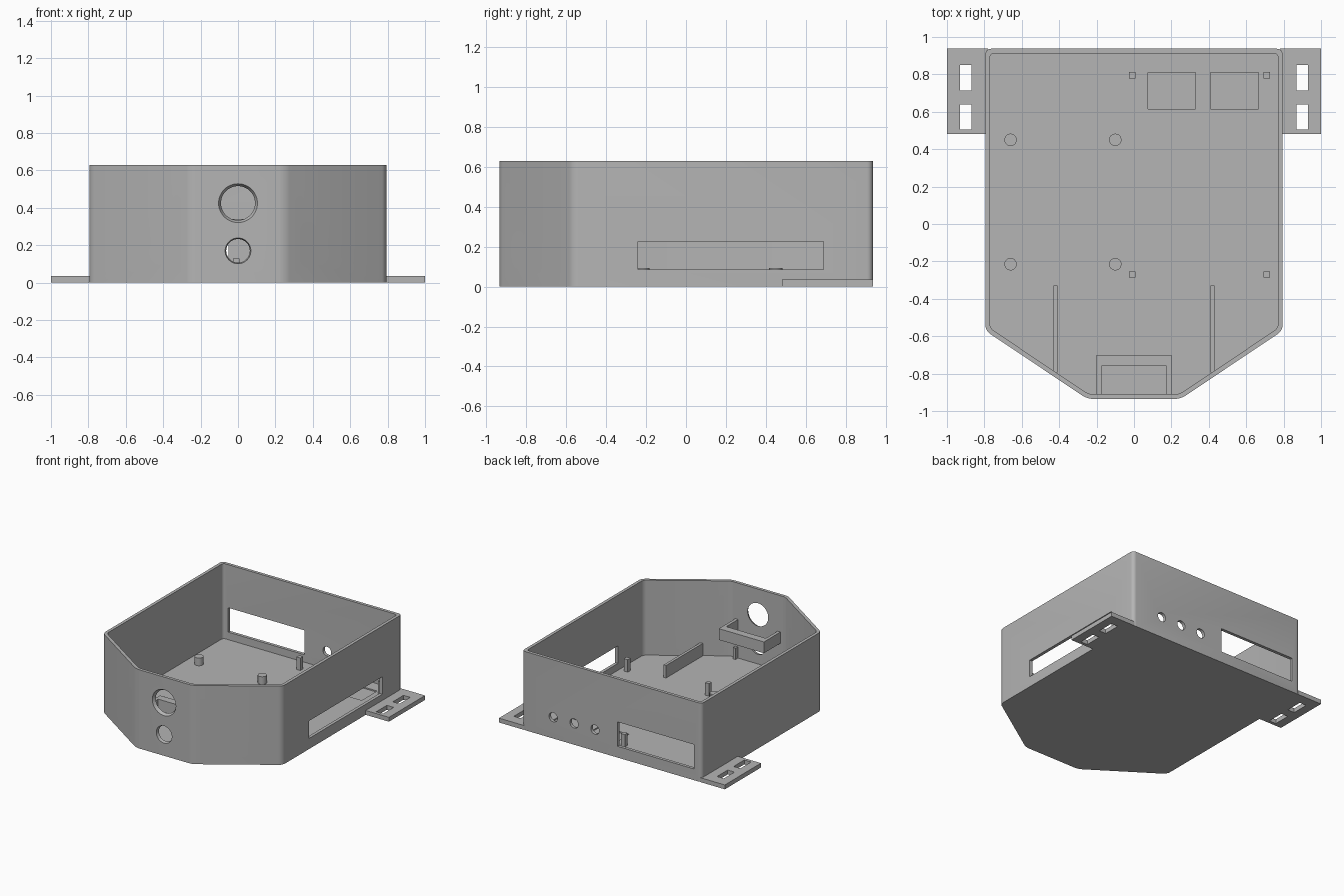
import bpy, bmesh, math
from mathutils import Vector

cube = bpy.data.objects.get("Cube")
if cube:
    bpy.data.objects.remove(cube, do_unlink=True)

GREY = (0.46, 0.46, 0.46, 1)
grey = bpy.data.materials.new("plain grey")
grey.use_nodes = True
grey.diffuse_color = GREY
grey.node_tree.nodes["Principled BSDF"].inputs["Base Color"].default_value = GREY

FLOOR, HEIGHT, WALL = 0.03, 0.63, 0.025


def from_bmesh(name, bm):
    bmesh.ops.recalc_face_normals(bm, faces=bm.faces)
    mesh = bpy.data.meshes.new(name)
    bm.to_mesh(mesh)
    bm.free()
    obj = bpy.data.objects.new(name, mesh)
    bpy.context.collection.objects.link(obj)
    mesh.materials.append(grey)
    return obj


def box(name, x, y, z):
    bm = bmesh.new()
    bmesh.ops.create_cube(bm, size=1)
    for v in bm.verts:
        for i, (lo, hi) in enumerate((x, y, z)):
            v.co[i] = lo if v.co[i] < 0 else hi
    return from_bmesh(name, bm)


def rod(name, centre, axis, length, r_start, r_end, sides=48):
    """Cylinder or cone whose r_end side points along the axis."""
    bm = bmesh.new()
    bmesh.ops.create_cone(bm, cap_ends=True, segments=sides, radius1=r_start,
                          radius2=r_end, depth=length)
    turn = Vector(axis).to_track_quat('Z', 'Y')
    for v in bm.verts:
        v.co = turn @ v.co + Vector(centre)
    return from_bmesh(name, bm)


def prism(name, half, z0, z1, radius):
    """Mirror a half outline, extrude it and round its upright edges."""
    outline = half + [(-x, y) for x, y in reversed(half)]
    bm = bmesh.new()
    face = bm.faces.new([bm.verts.new((x, y, z0)) for x, y in outline])
    top = bmesh.ops.extrude_face_region(bm, geom=[face])["geom"]
    bmesh.ops.translate(bm, vec=(0, 0, z1 - z0),
                        verts=[g for g in top if isinstance(g, bmesh.types.BMVert)])
    upright = [e for e in bm.edges
               if abs(e.verts[0].co.z - e.verts[1].co.z) > 0.1]
    bmesh.ops.bevel(bm, geom=upright, offset=radius, segments=5,
                    profile=0.5, affect='EDGES')
    return from_bmesh(name, bm)


def cut(obj, cutters):
    bpy.context.view_layer.objects.active = obj
    for c in cutters:
        mod = obj.modifiers.new("cut", 'BOOLEAN')
        mod.operation = 'DIFFERENCE'
        mod.solver = 'EXACT'
        mod.object = c
        bpy.ops.object.modifier_apply(modifier=mod.name)
        bpy.data.objects.remove(c, do_unlink=True)


def smooth(obj):
    bpy.ops.object.select_all(action='DESELECT')
    obj.select_set(True)
    bpy.context.view_layer.objects.active = obj
    bpy.ops.object.shade_smooth_by_angle(angle=math.radians(30))


# Open tray with angled front corners
tray = prism("tray", [(0.25, -0.935), (0.795, -0.57), (0.795, 0.937)],
             0, HEIGHT, 0.03)
cutters = [prism("cavity", [(0.242, -0.91), (0.77, -0.557), (0.77, 0.912)],
                 FLOOR, HEIGHT + 0.2, 0.022)]

# Tapered round openings in the front and the angled corners
cutters += [rod("large_hole", (0, -0.9225, 0.425), (0, -1, 0), 0.06, 0.082, 0.113),
            rod("small_hole", (0, -0.9225, 0.17), (0, -1, 0), 0.06, 0.059, 0.073)]
for s in (-1, 1):
    out = Vector((s * 0.365, -0.545, 0)).normalized()
    spot = Vector((s * 0.405, -0.831, 0.17)) - out * WALL / 2
    cutters.append(rod("corner_hole", spot, out, 0.08, 0.058, 0.076))

# Back sockets, back window, side window and floor pockets
for x in (0.52, 0.335, 0.15):
    cutters.append(rod("socket", (x, 0.925, 0.17), (0, 1, 0), 0.08, 0.037, 0.037))
cutters += [box("back_window", (-0.725, -0.05), (0.87, 1), (0.09, 0.285)),
            box("side_window", (0.74, 0.84), (-0.24, 0.69), (0.085, 0.225))]
for x in (0.075, 0.41):
    cutters.append(box("pocket", (x, x + 0.255), (0.615, 0.81), (0.02, 0.06)))
cut(tray, cutters)
smooth(tray)

# Mounting ears with slots, guide fins and bracket legs on both sides
for side, s in (("left", 1), ("right", -1)):
    def span(a, b):
        return tuple(sorted((s * a, s * b)))
    ear = box(side + "_mounting_ear", span(0.78, 1), (0.48, 0.937), (0, 0.035))
    cut(ear, [box("slot", span(0.87, 0.93), (0.505, 0.64), (-1, 1)),
              box("slot", span(0.87, 0.93), (0.715, 0.85), (-1, 1)),
              rod("screw_hole", (s * 0.9, 0.677, 0), (0, 0, 1), 1, 0.033, 0.033)])
    smooth(ear)
    box(side + "_guide_fin", span(0.408, 0.43), (-0.795, -0.33), (FLOOR - 0.01, 0.13))
    box(side + "_bracket_leg", span(0.177, 0.198), (-0.915, -0.88), (FLOOR - 0.01, 0.12))

# U-shaped bracket behind the large opening
bracket = box("front_bracket", (-0.2, 0.2), (-0.915, -0.7), (0.25, 0.34))
cut(bracket, [box("gap", (-0.175, 0.175), (-1, -0.76), (0, 1))])

# Hollow standoffs
for x in (-0.66, -0.1):
    for y in (-0.215, 0.45):
        post = rod("standoff", (x, y, 0.057), (0, 0, 1), 0.07, 0.033, 0.033, 32)
        cut(post, [rod("bore", (x, y, 0.1), (0, 0, 1), 0.13, 0.014, 0.014, 24)])
        smooth(post)

# Square locating pegs
for x in (-0.01, 0.71):
    for y in (-0.27, 0.795):
        box("square_peg", (x - 0.017, x + 0.017), (y - 0.017, y + 0.017),
            (FLOOR - 0.01, 0.13))
